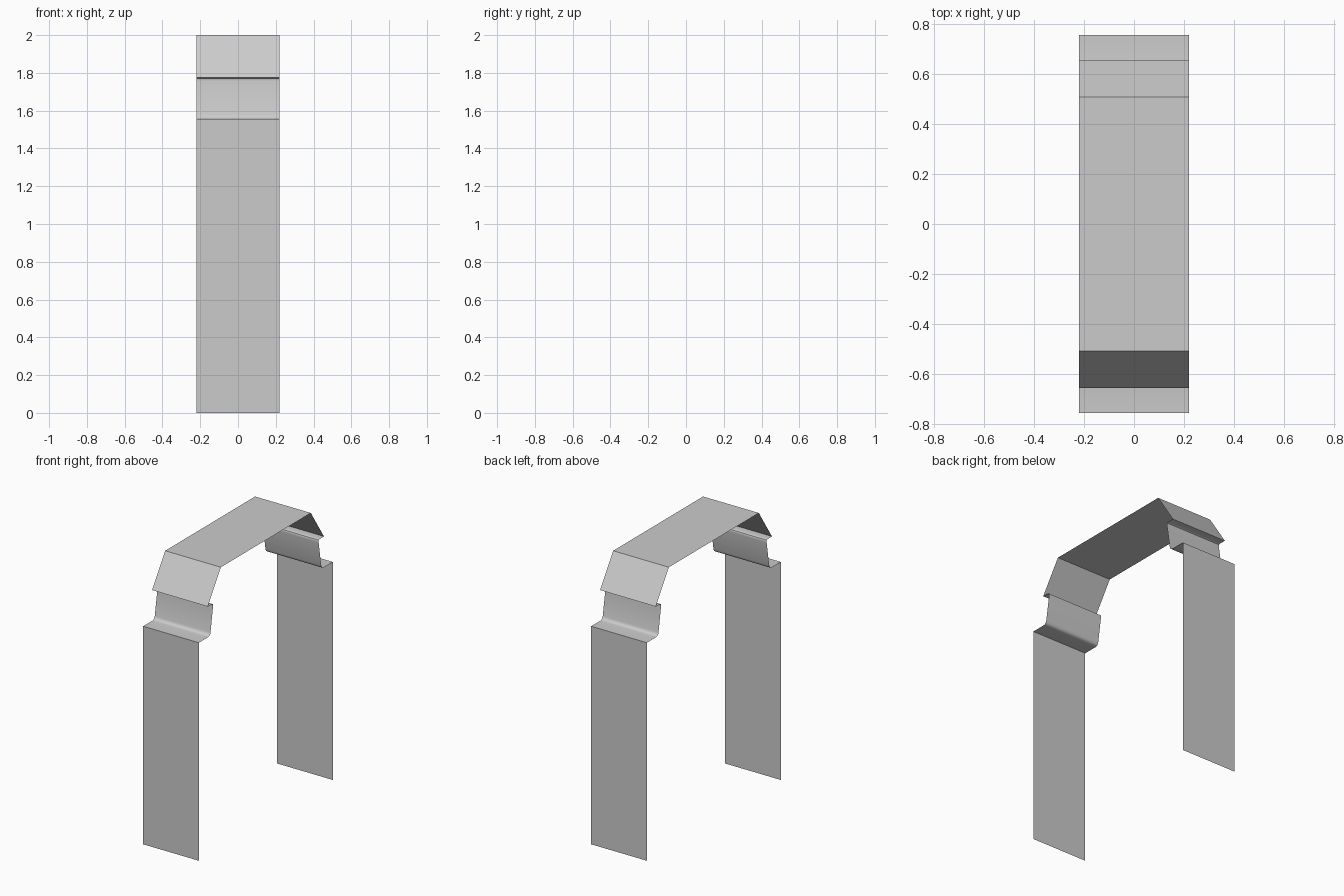
import bpy, bmesh, math
from mathutils import Vector

if "Cube" in bpy.data.objects:
    bpy.data.objects.remove(bpy.data.objects["Cube"])

HALF_WIDTH = 0.22


def fillet(a, corner, b, radius, steps=4):
    """Points of a small curve rounding the corner between a and b."""
    a, c, b = Vector(a), Vector(corner), Vector(b)
    p, q = c + (a - c).normalized() * radius, c + (b - c).normalized() * radius
    return [tuple(p * (1 - t)**2 + c * 2 * t * (1 - t) + q * t**2)
            for t in (i / steps for i in range(steps + 1))]


# Front half of the profile (y, z), from the foot up to the flat top
foot, knee = (-0.755, 0.0), (-0.755, 1.556)
neck_low, neck_high = (-0.628, 1.556), (-0.592, 1.776)
lip, crown = (-0.655, 1.776), (-0.507, 2.0)
half = [foot, knee]
half += fillet(knee, neck_low, neck_high, 0.025)
half += fillet(neck_low, neck_high, lip, 0.02)
half += [lip, crown]
profile = half + [(-y, z) for y, z in reversed(half)]

# Thin open band swept across the width
bm = bmesh.new()
rows = [[bm.verts.new((x, y, z)) for x in (-HALF_WIDTH, HALF_WIDTH)] for y, z in profile]
for (a, b), (c, d) in zip(rows, rows[1:]):
    bm.faces.new((a, b, d, c))
mesh = bpy.data.meshes.new("folded_band")
bm.to_mesh(mesh)
bm.free()
band = bpy.data.objects.new("folded_band", mesh)
bpy.context.collection.objects.link(band)

# Smooth the small bends, keep the folds sharp
bpy.context.view_layer.objects.active = band
band.select_set(True)
bpy.ops.object.shade_smooth_by_angle(angle=math.radians(30))
